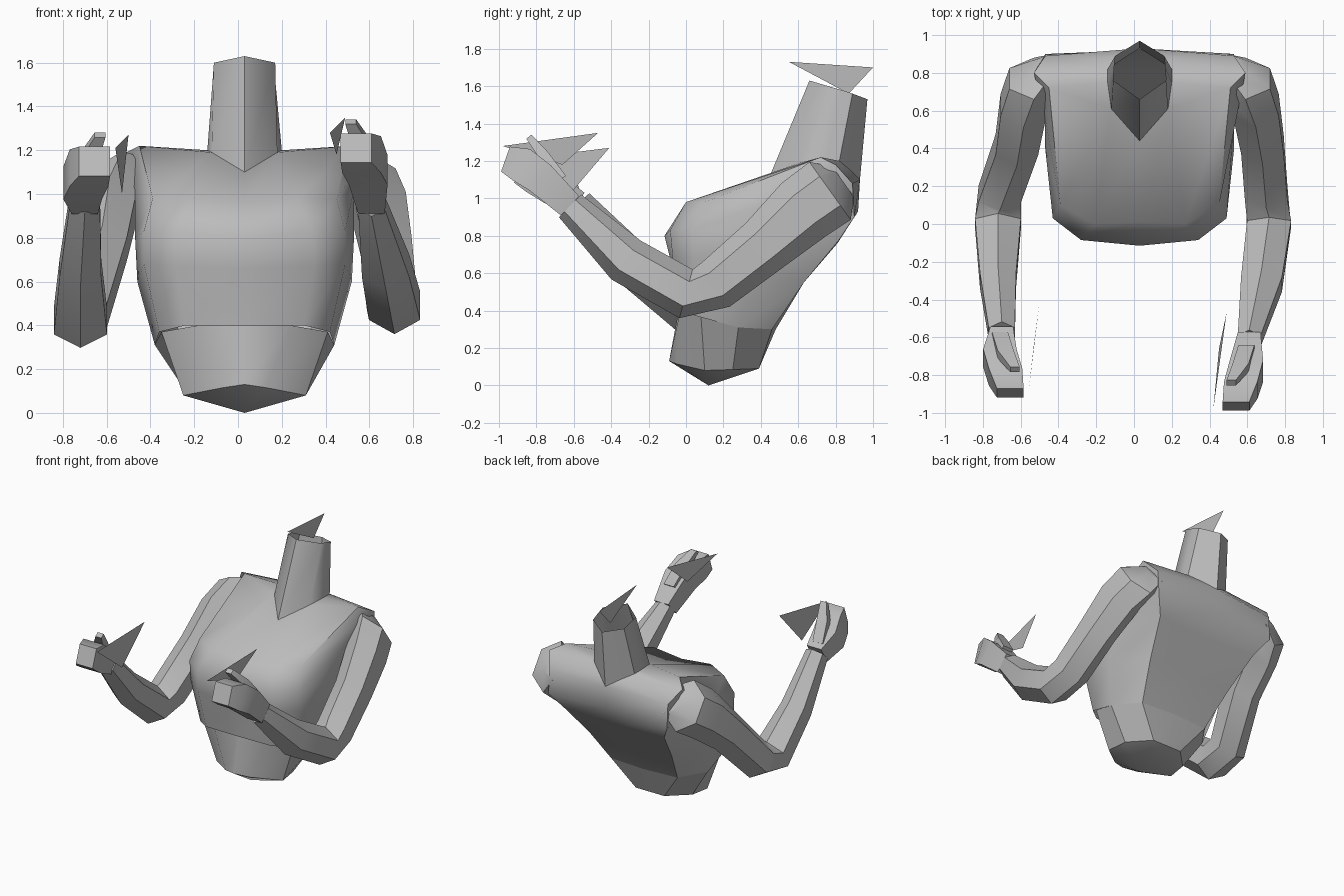
import bpy, bmesh, math
from mathutils import Vector

if "Cube" in bpy.data.objects:
    bpy.data.objects.remove(bpy.data.objects["Cube"], do_unlink=True)

MID = 0.03  # the body sits slightly off centre

grey = bpy.data.materials.new("plain grey")
grey.use_nodes = True
grey.diffuse_color = (0.5, 0.5, 0.5, 1)
grey.node_tree.nodes["Principled BSDF"].inputs["Base Color"].default_value = (0.5, 0.5, 0.5, 1)


def finish(name, bm, angle=30):
    me = bpy.data.meshes.new(name)
    bm.to_mesh(me)
    bm.free()
    me.materials.append(grey)
    ob = bpy.data.objects.new(name, me)
    bpy.context.collection.objects.link(ob)
    bpy.ops.object.select_all(action="DESELECT")
    ob.select_set(True)
    bpy.context.view_layer.objects.active = ob
    bpy.ops.object.shade_smooth_by_angle(angle=math.radians(angle))


def loft(name, rings, caps=True, angle=35):
    """Skin a list of closed rings of equal length."""
    bm = bmesh.new()
    loops = [[bm.verts.new(p) for p in ring] for ring in rings]
    n = len(loops[0])
    for a, b in zip(loops, loops[1:]):
        for i in range(n):
            j = (i + 1) % n
            bm.faces.new((a[i], a[j], b[j], b[i]))
    if caps:
        bm.faces.new(loops[0])
        bm.faces.new(loops[-1])
    bmesh.ops.remove_doubles(bm, verts=bm.verts, dist=0.0005)
    bmesh.ops.recalc_face_normals(bm, faces=bm.faces)
    finish(name, bm, angle)


def mirrored(half):
    """Complete a half ring that runs from front centre to back centre."""
    right = [(MID + x, y, z) for x, y, z in half]
    left = [(MID - x, y, z) for x, y, z in half[-2:0:-1]]
    return right + left


def limb(name, stations, sides=6, turn=0.0):
    """Tube through (x, y, z, half width, half depth) stations."""
    rings = []
    for i, (x, y, z, rx, rv) in enumerate(stations):
        a, b = stations[max(i - 1, 0)], stations[min(i + 1, len(stations) - 1)]
        v = Vector((0, b[2] - a[2], a[1] - b[1])).normalized()
        ring = []
        for k in range(sides):
            t = turn + math.tau * k / sides
            ring.append(Vector((x + rx * math.sin(t), y, z)) + v * rv * math.cos(t))
        rings.append(ring)
    loft(name, rings)


def spike(name, corners):
    bm = bmesh.new()
    bm.faces.new([bm.verts.new(c) for c in corners])
    finish(name, bm)


# Waist: wedge-shaped underside rising to the ribs
hem = [(0, -.05, .4), (.27, -.045, .4), (.39, .06, .37),
       (.41, .28, .31), (.28, .46, .3), (0, .48, .3)]
loft("waist", [
    mirrored([(0, .12, 0)] * 6),
    mirrored([(0, -.09, .13), (.1, -.05, .115), (.28, .1, .08),
              (.26, .25, .085), (.12, .39, .09), (0, .39, .09)]),
    mirrored([(0, -.04, .4), (.21, -.03, .4), (.38, .08, .37), *hem[3:]])],
    caps=False)

# Torso: ribs, chest and shoulder yoke, running into the open leaning neck
neck_base = [(0, .44, 1.1), (.15, .61, 1.19), (.17, .75, 1.2),
             (.17, .82, 1.2), (.08, .88, 1.15), (0, .93, 1.1)]
loft("torso", [
    mirrored(hem),
    mirrored([(0, -.08, .66), (.32, -.07, .67), (.46, .04, .68),
              (.49, .35, .6), (.35, .63, .55), (0, .63, .55)]),
    mirrored([(0, -.115, .8), (.31, -.085, .83), (.46, .03, .83),
              (.5, .4, .8), (.42, .82, .78), (0, .81, .76)]),
    mirrored([(0, .01, .96), (.24, 0, .98), (.42, .1, .98),
              (.5, .56, 1.02), (.5, .9, .9), (0, .92, .93)]),
    mirrored([neck_base[0], neck_base[1], (.48, .72, 1.22),
              (.56, .8, 1.18), (.5, .89, 1.08), neck_base[-1]]),
    mirrored(neck_base),
    mirrored([(0, .66, 1.63), (.14, .76, 1.6), (.135, .83, 1.58),
              (.13, .89, 1.56), (.065, .93, 1.545), (0, .97, 1.53)])],
    caps=False, angle=50)
spike("neck_spike", [(MID, .55, 1.73), (MID, 1.0, 1.7), (MID, .87, 1.56)])

# Arms: shared shoulder, own forearm pose
shoulder = [(.47, .84, 1.09, .1, .1), (.56, .77, 1.04, .15, .19),
            (.615, .63, .94, .14, .185), (.65, .42, .75, .13, .155)]
poses = {
    "left": (1, [(.7, .16, .54, .13, .14), (.715, .0, .49, .135, .135),
                 (.675, -.32, .67, .125, .13), (.61, -.62, .96, .07, .085)],
             (.565, -.88, 1.18)),
    "right": (-1, [(-.71, .16, .45, .13, .14), (-.72, .0, .42, .14, .135),
                   (-.72, -.3, .66, .11, .12), (-.7, -.58, .97, .08, .085)],
              (-.68, -.81, 1.12)),
}
for side, (s, lower, (hx, hy, hz)) in poses.items():
    upper = [(MID + s * x, y, z, rx, rv) for x, y, z, rx, rv in shoulder]
    limb(side + "_arm", upper + lower)
    wx, wy, wz = lower[-1][:3]
    # Fist: four-sided block at the end of the wrist
    limb(side + "_fist", [
        (wx, wy, wz, .085, .1), (hx + .03 * s, hy + .1, hz - .07, .125, .125),
        (hx, hy, hz, .125, .135), (hx - .025 * s, hy - .085, hz + .03, .1, .1)],
        sides=4, turn=math.pi / 4)
    # Thumb folded over the top
    limb(side + "_thumb", [
        (hx + .03 * s, hy + .21, hz - .08, .06, .05),
        (hx, hy + .12, hz + .05, .06, .04),
        (hx - .05 * s, hy + .04, hz + .15, .035, .025)], sides=4, turn=math.pi / 4)

# Thin spikes beside the fists
spike("left_hand_spike", [(.42, -.98, 1.28), (.49, -.47, 1.35), (.45, -.66, 1.18)])
spike("right_hand_spike", [(-.56, -.9, 1.21), (-.5, -.41, 1.27), (-.53, -.64, 1.0)])
